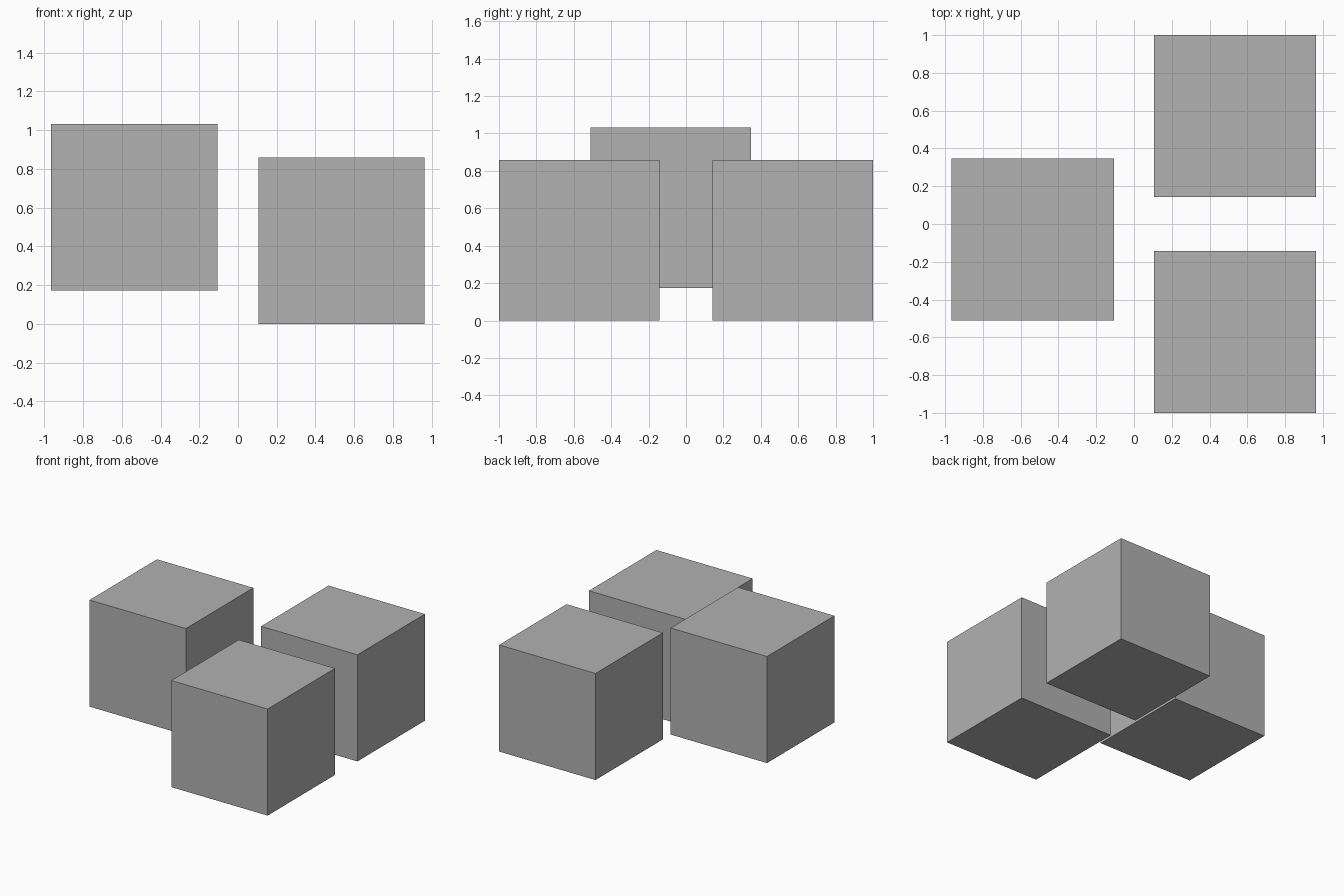
import bpy

default = bpy.data.objects.get("Cube")
if default:
    bpy.data.objects.remove(default, do_unlink=True)

SIZE = 0.858

# Plain grey shared by all blocks
grey = bpy.data.materials.new("grey")
grey.use_nodes = True
color = (0.445, 0.445, 0.445, 1)
grey.diffuse_color = color
grey.node_tree.nodes["Principled BSDF"].inputs["Base Color"].default_value = color


def add_block(name, center):
    bpy.ops.mesh.primitive_cube_add(size=SIZE, location=center)
    block = bpy.context.object
    block.name = name
    block.data.materials.append(grey)


# Two blocks resting on the ground, one raised beside them
offset = 1 - SIZE / 2
add_block("front_block", (0.535, -offset, SIZE / 2))
add_block("back_block", (0.535, offset, SIZE / 2))
add_block("raised_block", (-0.536, -0.081, 0.174 + SIZE / 2))
